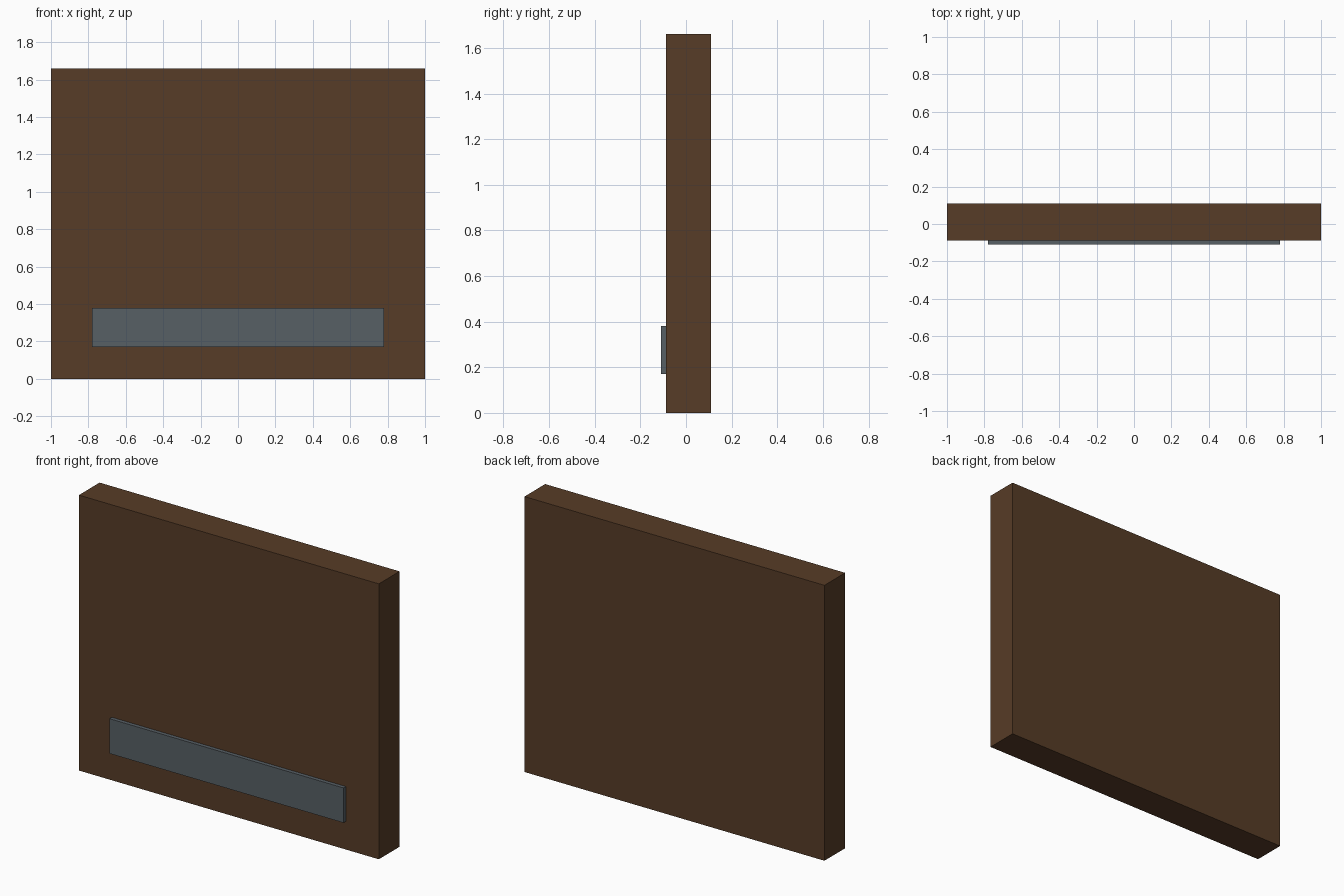
import bpy

if "Cube" in bpy.data.objects:
    bpy.data.objects.remove(bpy.data.objects["Cube"])


def material(name, color):
    mat = bpy.data.materials.new(name)
    mat.diffuse_color = color
    mat.use_nodes = True
    mat.node_tree.nodes["Principled BSDF"].inputs["Base Color"].default_value = mat.diffuse_color
    return mat


def box(name, low, high, mat):
    center = [(a + b) / 2 for a, b in zip(low, high)]
    size = [b - a for a, b in zip(low, high)]
    bpy.ops.mesh.primitive_cube_add(size=1, location=center)
    obj = bpy.context.object
    obj.name = name
    obj.scale = size
    bpy.ops.object.transform_apply(location=False, rotation=False, scale=True)
    obj.data.materials.append(mat)
    return obj


wood = material("dark_wood", (0.095, 0.045, 0.02, 1))
steel = material("grey_steel", (0.095, 0.115, 0.13, 1))

# Thick wooden panel
box("panel", (-1, -0.087, 0), (1, 0.11, 1.66), wood)

# Metal plate set through the panel, standing proud of the front only
box("kick_plate", (-0.78, -0.11, 0.17), (0.78, 0.109, 0.38), steel)
